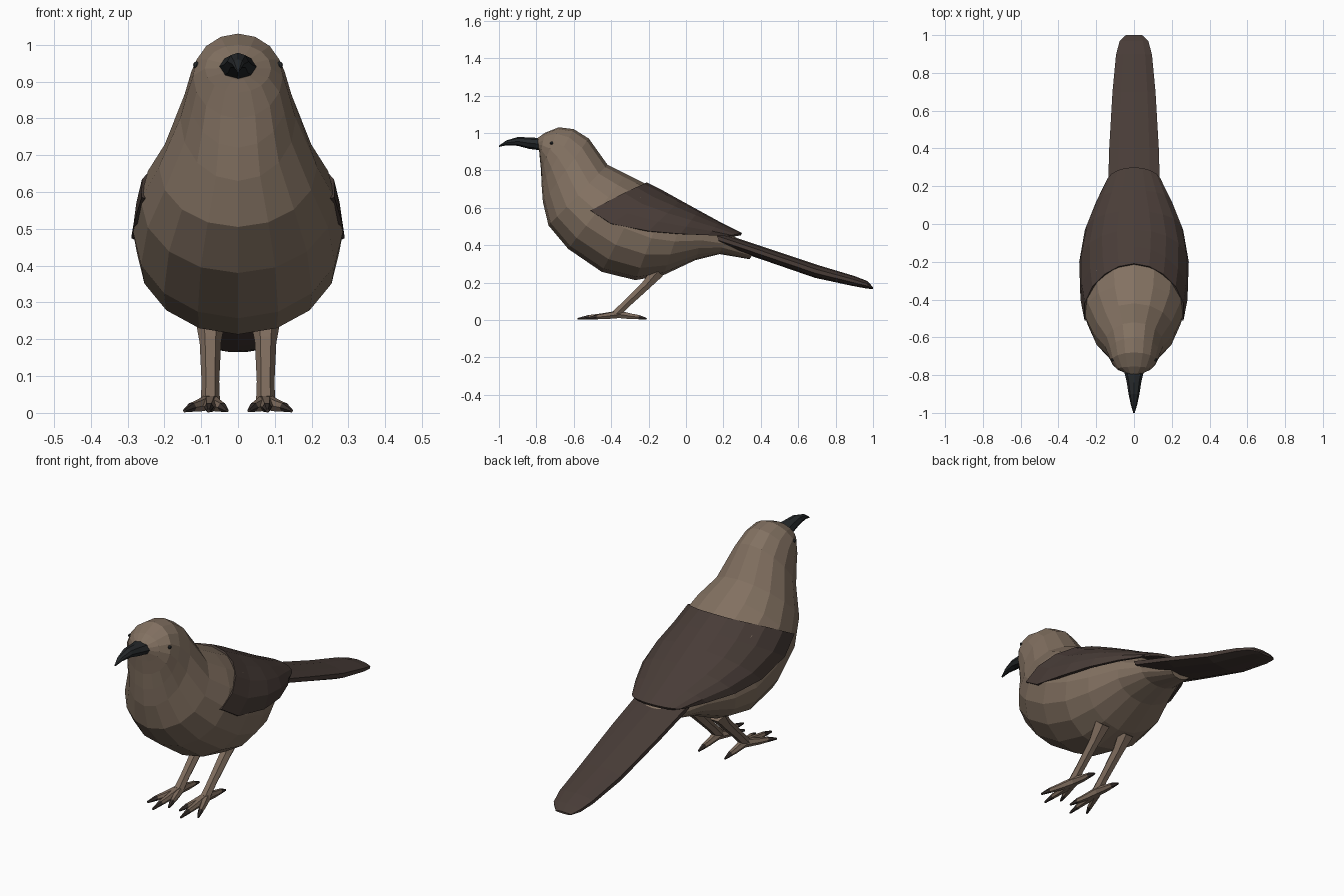
import bpy, bmesh, math
from mathutils import Vector

if "Cube" in bpy.data.objects:
    bpy.data.objects.remove(bpy.data.objects["Cube"])


def material(name, rgb):
    m = bpy.data.materials.new(name)
    m.diffuse_color = (*rgb, 1)
    m.use_nodes = True
    m.node_tree.nodes["Principled BSDF"].inputs["Base Color"].default_value = m.diffuse_color
    return m


BROWN = material("light brown plumage", (0.225, 0.165, 0.12))
DARK = material("dark brown feathers", (0.066, 0.046, 0.039))
BLACK = material("charcoal beak", (0.018, 0.021, 0.023))
SKIN = material("leg brown", (0.21, 0.15, 0.11))
CLAW = material("claw dark brown", (0.04, 0.03, 0.026))


def loft(name, rings, mat, closed=True):
    """Skin a list of equal-length rings, capping the ends if closed."""
    bm = bmesh.new()
    vs = [[bm.verts.new(p) for p in r] for r in rings]
    n = len(rings[0])
    for a, b in zip(vs, vs[1:]):
        for i in range(n if closed else n - 1):
            j = (i + 1) % n
            bm.faces.new((a[i], a[j], b[j], b[i]))
    if closed:
        bm.faces.new(vs[0])
        bm.faces.new(vs[-1])
    bmesh.ops.recalc_face_normals(bm, faces=bm.faces)
    me = bpy.data.meshes.new(name)
    bm.to_mesh(me)
    bm.free()
    ob = bpy.data.objects.new(name, me)
    bpy.context.collection.objects.link(ob)
    me.materials.append(mat)
    return ob


def section(ty, tz, by, bz, w, n):
    """Tilted ellipse from a top point to a bottom point, half width w."""
    ring = []
    for i in range(n):
        t = math.tau * i / n
        f = (1 - math.cos(t)) / 2
        ring.append(Vector((w * math.sin(t), ty + (by - ty) * f, tz + (bz - tz) * f)))
    return ring


def tube(name, path, mat, n=6):
    """Tapered limb in space; path holds (x, y, z, radius)."""
    pts = [Vector(p[:3]) for p in path]
    rings = []
    for i, p in enumerate(pts):
        d = (pts[min(i + 1, len(pts) - 1)] - pts[max(i - 1, 0)]).normalized()
        u = d.cross(Vector((0, 0, 1))).normalized()
        v = u.cross(d)
        rings.append([p + path[i][3] * (u * math.cos(k * math.tau / n) + v * math.sin(k * math.tau / n))
                      for k in range(n)])
    return loft(name, rings, mat)


# head, breast and belly in one skin: top y, z, bottom y, z, half width
body = loft("body", [section(*s, 16) for s in (
    (-.80, .968, -.785, .905, .04),
    (-.755, 1.0, -.782, .87, .09),
    (-.68, 1.03, -.775, .80, .122),
    (-.60, 1.02, -.772, .72, .137),
    (-.52, .97, -.765, .63, .157),
    (-.42, .83, -.735, .505, .215),
    (-.32, .78, -.63, .38, .265),
    (-.21, .725, -.45, .257, .285),
    (-.10, .66, -.27, .213, .275),
    (.00, .60, -.12, .24, .24),
    (.12, .53, .05, .32, .175),
    (.22, .465, .18, .352, .12),
    (.38, .385, .34, .325, .06))], BROWN)

# folded wings meeting over the back, resting just outside the body
wing_rows = []
for ty, tz, ly, lz, w in (
        (-.21, .735, -.51, .585, .262),
        (-.12, .69, -.40, .515, .282),
        (-.03, .64, -.20, .475, .29),
        (.07, .585, -.03, .46, .26),
        (.18, .525, .12, .453, .20),
        (.30, .465, .22, .447, .145)):
    row = []
    for i in range(-5, 6):
        t = i / 5 * math.pi / 2
        f = 1 - math.cos(t)
        row.append(Vector((w * math.sin(t), ty + (ly - ty) * f, tz + (lz - tz) * f)))
    wing_rows.append(row)
wings = loft("folded_wings", wing_rows, DARK, closed=False)
if sum(p.normal.z for p in wings.data.polygons) < 0:
    wings.data.flip_normals()
sw = wings.modifiers.new("rest on body", 'SHRINKWRAP')
sw.target = body
sw.wrap_method = 'NEAREST_SURFACEPOINT'
sw.wrap_mode = 'OUTSIDE'
sw.offset = 0.01
sol = wings.modifiers.new("thickness", 'SOLIDIFY')
sol.thickness = 0.014
sol.offset = -1

# tail
loft("tail", [section(*s, 10) for s in (
    (.16, .475, .18, .40, .145),
    (.40, .395, .40, .325, .138),
    (.70, .295, .69, .225, .12),
    (.90, .235, .89, .182, .10),
    (.97, .208, .965, .168, .08),
    (1.0, .175, 1.0, .165, .045))], DARK)

# curved beak
loft("beak", [section(*s, 8) for s in (
    (-.77, .972, -.765, .905, .055),
    (-.84, .976, -.84, .915, .038),
    (-.90, .978, -.90, .931, .029),
    (-.96, .960, -.96, .934, .016),
    (-1.0, .932, -1.0, .925, .004))], BLACK)

for side, s in (("left", 1), ("right", -1)):
    # eye
    bpy.ops.mesh.primitive_uv_sphere_add(segments=8, ring_count=6, radius=.009,
                                         location=(s * .113, -.718, .945))
    eye = bpy.context.object
    eye.name = side + "_eye"
    eye.data.materials.append(BLACK)
    # leg
    x = .075 * s
    tube(side + "_leg", [(x, -.15, .26, .042), (x, -.21, .19, .029),
                         (x, -.32, .085, .024), (x, -.375, .03, .026)], SKIN)
    # toes with claws: tip x, tip y
    for k, (tx, ty) in enumerate(((.03, -.52), (.08, -.58), (.145, -.53), (.075, -.21))):
        a, b = Vector((x, -.36, .03)), Vector((tx * s, ty, .006))
        m, c = a.lerp(b, .45), a.lerp(b, .72)
        tube(f"{side}_toe_{k}", [(*a, .023), (m.x, m.y, .019, .017), (c.x, c.y, .015, .013)], SKIN)
        tube(f"{side}_claw_{k}", [(c.x, c.y, .015, .0135), (*b, .005)], CLAW)
